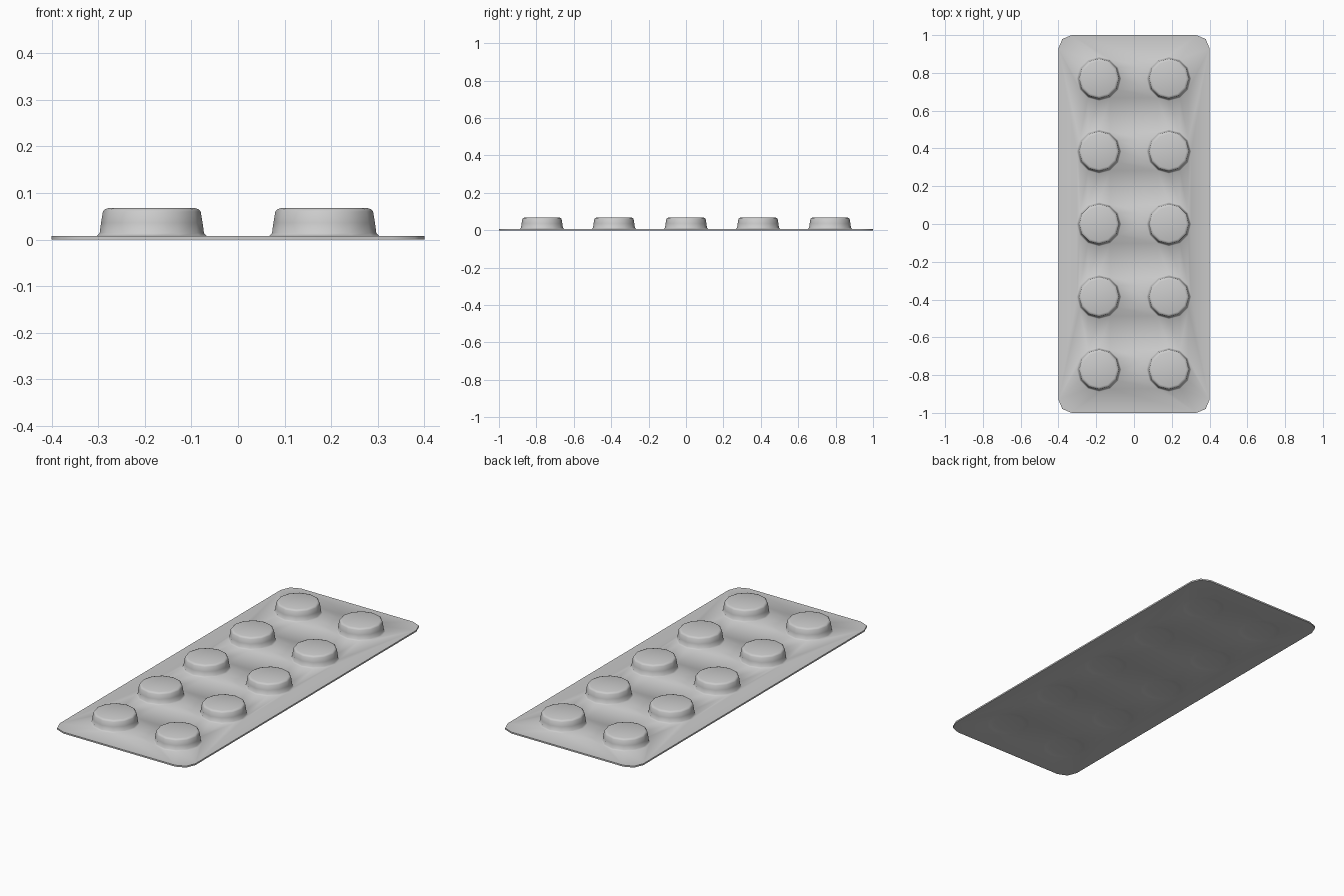
import bpy, bmesh
from math import pi, cos, sin

if "Cube" in bpy.data.objects:
    bpy.data.objects.remove(bpy.data.objects["Cube"])

W, L, T = 0.4, 1.0, 0.008
R = 0.07
SIDES = 12
CENTRES = [(x, y) for x in (-0.185, 0.185) for y in (-0.77, -0.385, 0, 0.385, 0.77)]
POCKET = [(0.118, T), (0.112, 0.014), (0.109, 0.036), (0.105, 0.060), (0.101, 0.065), (0.092, 0.068)]
DIMPLE = [(0.112, 0.0), (0.100, 0.002), (0.075, 0.004)]

bm = bmesh.new()


def ring(cx, cy, r, z):
    return [bm.verts.new((cx + r * cos(2 * pi * i / SIDES), cy + r * sin(2 * pi * i / SIDES), z))
            for i in range(SIDES)]


def loop_edges(vs):
    return [bm.edges.get((a, b)) or bm.edges.new((a, b)) for a, b in zip(vs, vs[1:] + vs[:1])]


def bridge(a, b):
    for i in range(len(a)):
        j = (i + 1) % len(a)
        bm.faces.new((a[i], a[j], b[j], b[i]))


def outline(z):
    # Rounded rectangle, two segments per corner
    pts = []
    for k, (sx, sy) in enumerate(((1, 1), (-1, 1), (-1, -1), (1, -1))):
        for s in range(3):
            a = (k + s / 2) * pi / 2
            pts.append(bm.verts.new((sx * (W - R) + R * cos(a), sy * (L - R) + R * sin(a), z)))
    return pts


def sheet(z, profile):
    # Flat sheet with a formed round hollow at every tablet position
    rim = outline(z)
    edges = loop_edges(rim)
    for cx, cy in CENTRES:
        rings = [ring(cx, cy, r, h) for r, h in profile]
        edges += loop_edges(rings[0])
        for a, b in zip(rings, rings[1:]):
            bridge(a, b)
        bm.faces.new(rings[-1])
    bmesh.ops.triangle_fill(bm, edges=edges, use_beauty=True, use_dissolve=False)
    return rim


# Formed top film, foil backing and the thin edge joining them
top = sheet(T, POCKET)
bottom = sheet(0.0, DIMPLE)
bridge(bottom, top)
bmesh.ops.recalc_face_normals(bm, faces=bm.faces[:])

mesh = bpy.data.meshes.new("blister_pack")
bm.to_mesh(mesh)
bm.free()
pack = bpy.data.objects.new("blister_pack", mesh)
bpy.context.collection.objects.link(pack)
bpy.context.view_layer.objects.active = pack
pack.select_set(True)
bpy.ops.object.shade_smooth_by_angle(angle=pi * 50 / 180)
